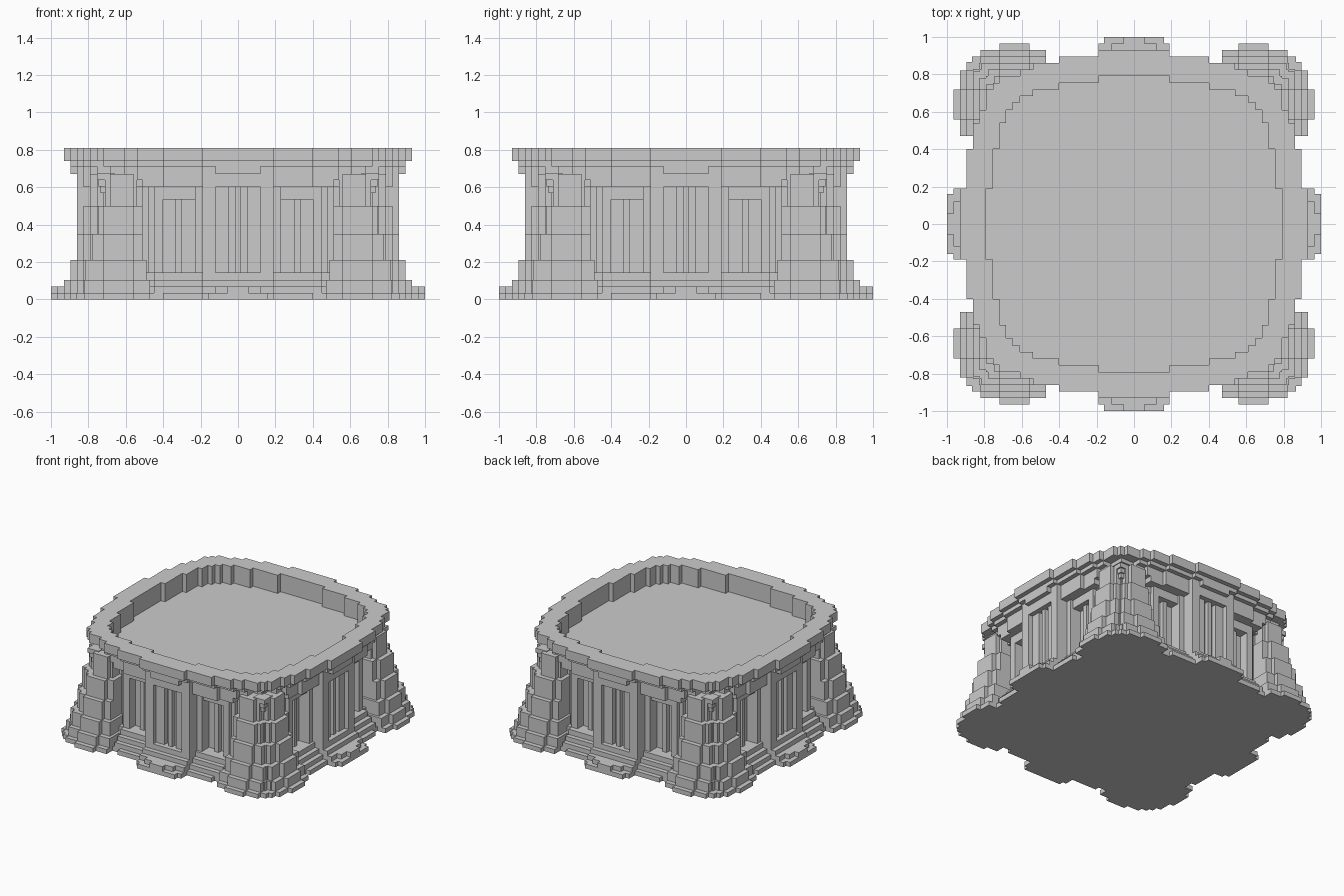
import bpy

if "Cube" in bpy.data.objects:
    bpy.data.objects.remove(bpy.data.objects["Cube"])


def outline(steps):
    """Stepped plan, four-fold symmetric: (half width, distance out) pairs, last one on the diagonal."""
    p = []
    for i, (w, e) in enumerate(steps):
        if i:
            p.append((steps[i - 1][0], e))
        p.append((w, e))
    quad = p + [(y, x) for x, y in reversed(p[:-1])]
    pts = []
    for _ in range(4):
        pts += quad
        quad = [(y, -x) for x, y in quad]
    return pts


def four(pts):
    """Repeat one corner polygon around all four corners."""
    out = []
    for _ in range(4):
        out.append(pts)
        pts = [(y, -x) for x, y in pts]
    return out


def slab(name, polys, z0, z1):
    """Extrude flat polygons (inner ones become holes) between two heights, flat shaded."""
    cu = bpy.data.curves.new(name, 'CURVE')
    cu.dimensions = '2D'
    cu.fill_mode = 'BOTH'
    cu.extrude = (z1 - z0) / 2
    for pts in polys:
        sp = cu.splines.new('POLY')
        sp.points.add(len(pts) - 1)
        for q, (x, y) in zip(sp.points, pts):
            q.co = (x, y, 0, 1)
        sp.use_cyclic_u = True
    tmp = bpy.data.objects.new(name + "_curve", cu)
    bpy.context.collection.objects.link(tmp)
    bpy.context.view_layer.update()
    dg = bpy.context.evaluated_depsgraph_get()
    me = bpy.data.meshes.new_from_object(tmp.evaluated_get(dg))
    bpy.data.objects.remove(tmp)
    me.shade_flat()
    ob = bpy.data.objects.new(name, me)
    ob.location.z = (z0 + z1) / 2
    bpy.context.collection.objects.link(ob)
    return ob


# Ground plinth and entrance steps on each side
slab("bottom_step", [outline([(.16, 1), (.19, .965), (.40, .895), (.47, .86), (.8, .8)])], 0, .035)
slab("second_step", [outline([(.055, 1), (.12, .965), (.19, .93), (.45, .86), (.8, .8)])], .035, .07)
slab("third_step", [outline([(.19, .895), (.45, .825), (.78, .78)])], .07, .105)
slab("bay_floor", [outline([(.19, .86), (.45, .79), (.75, .75)])], .105, .145)

# Recessed facade with centre pillars, barred windows and stepped frames
facade = [(.016, .825), (.05, .79), (.12, .825), (.19, .86), (.23, .77), (.30, .68),
          (.335, .715), (.40, .68), (.45, .75), (.48, .72), (.51, .69), (.67, .67)]
slab("facade", [outline(facade)], .145, .535)
slab("window_lintel", [outline([(.016, .825), (.05, .79), (.12, .825), (.19, .86), (.23, .77), (.45, .75),
                                (.48, .72), (.51, .69), (.67, .67)])], .535, .6)
slab("upper_lintel", [outline([(.19, .86), (.40, .825), (.51, .79), (.7, .7)])], .6, .64)

# Tapering corner towers
for i, (m, a, z0, z1) in enumerate([(.965, .47, 0, .035), (.93, .47, .035, .105), (.895, .49, .105, .21),
                                    (.86, .51, .21, .35), (.825, .51, .35, .5), (.79, .54, .5, .67)]):
    b, t = min(.72, m - .105), m - .07
    half = [(a, .6), (a, m - .035), (.56, m - .035), (.56, m), (b, m), (b, m - .035)]
    if i < 2:
        half += [(.82, m - .035), (.82, m - .07), (m - .1, m - .07), (m - .1, m - .1)]
    else:
        half += [(t - .01, m - .035), (t - .01, t), (t, t)]
    pts = half + [(y, x) for x, y in reversed(half[:-1])] + [(.6, .6)]
    slab(f"corner_tower_{i}", four(pts), z0, z1)

# Stepped corbels under the rim at the corners
for i in range(3):
    s, z = .735 + .01 * i, .57 + .035 * i
    slab(f"corner_corbel_{i}", four([(.66, .66), (.66, s), (s, s), (s, .66)]), z, z + .035)

# Roof floor, cornice and rim
rim = [(.19, .93), (.40, .895), (.54, .86), (.61, .825), (.72, .79)]
well = outline([(.19, .79), (.40, .755), (.54, .72), (.61, .685), (.65, .65)])


def inset(d):
    g = .755 - d
    return [(w, e - d) for w, e in rim if w < g - .01] + [(g, g)]


slab("roof_floor", [outline(inset(.07))], .64, .67)
slab("lower_cornice", [outline([(.12, .895)] + inset(.07)), well], .67, .71)
slab("upper_cornice", [outline(inset(.035)), well], .71, .74)
slab("rim", [outline(inset(0)), well], .74, .81)
